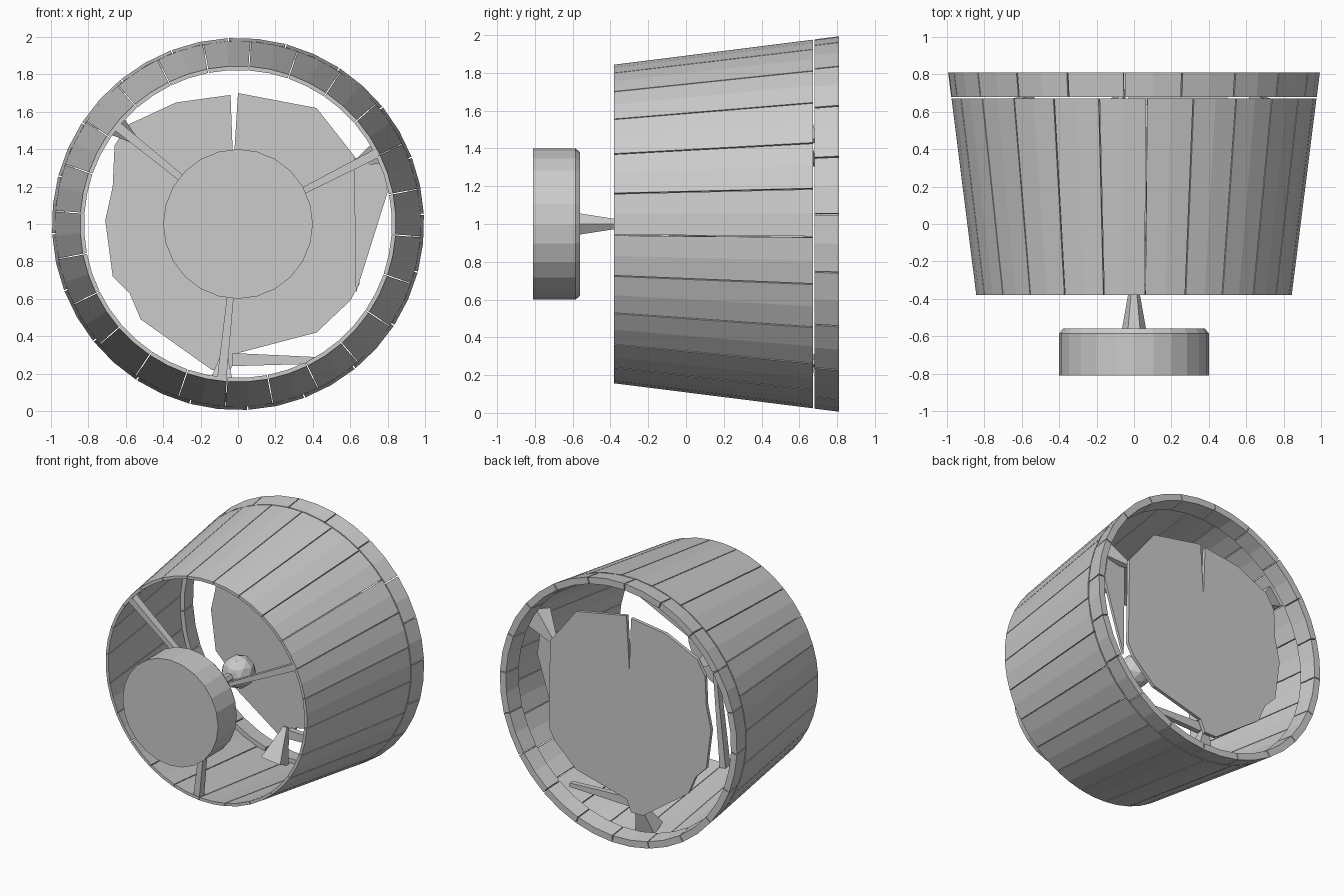
import bpy, bmesh, math
from mathutils import Vector

cube = bpy.data.objects.get("Cube")
if cube:
    bpy.data.objects.remove(cube)

grey = bpy.data.materials.new("pale_grey")
grey.use_nodes = True
grey.diffuse_color = (0.6, 0.6, 0.6, 1)
grey.node_tree.nodes["Principled BSDF"].inputs["Base Color"].default_value = (0.6, 0.6, 0.6, 1)


def polar(r, deg, y):
    """Point at radius r and angle deg around the long axis."""
    a = math.radians(deg)
    return Vector((r * math.cos(a), y, 1 + r * math.sin(a)))


def finish(name, bm):
    bmesh.ops.recalc_face_normals(bm, faces=bm.faces)
    mesh = bpy.data.meshes.new(name)
    bm.to_mesh(mesh)
    bm.free()
    mesh.materials.append(grey)
    obj = bpy.data.objects.new(name, mesh)
    bpy.context.collection.objects.link(obj)
    return obj


def skin(bm, loops, closed=False):
    """Bridge equal rings of points, capping the ends unless closed."""
    rings = [[bm.verts.new(p) for p in loop] for loop in loops]
    n = len(rings[0])
    for a, b in zip(rings, rings[1:] + (rings[:1] if closed else [])):
        for i in range(n):
            j = (i + 1) % n
            bm.faces.new((a[i], a[j], b[j], b[i]))
    if not closed:
        bm.faces.new(rings[0])
        bm.faces.new(rings[-1])


def lathe(name, profile, sides):
    bm = bmesh.new()
    skin(bm, [[polar(r, 360 * i / sides, y) for i in range(sides)] for r, y in profile])
    return finish(name, bm)


def cone_radius(y):
    return 0.845 + 0.15 * (y + 0.38) / 1.19


def staves(name, count, offset, y0, y1, thick, gap):
    """Ring of separate flat boards following the tapered shell."""
    bm = bmesh.new()
    step = 360 / count
    for i in range(count):
        a0 = offset + i * step + gap / 2
        a1 = a0 + step - gap
        ends = []
        for a in (a0, (a0 + a1) / 2, a1):
            ends.append([polar(cone_radius(y) - d, a, y)
                         for y, d in ((y0, 0), (y1, 0), (y1, thick), (y0, thick))])
        skin(bm, ends)
    return finish(name, bm)


def taper(name, start, end, w0, w1, d0, d1):
    """Four-sided bar: w is the width across, d the depth along y."""
    bm = bmesh.new()
    side = (end - start).cross(Vector((0, 1, 0))).normalized()
    deep = side.cross(end - start).normalized()
    skin(bm, [[p + side * w * sx + deep * d * sy
               for sx, sy in ((-.5, -.5), (.5, -.5), (.5, .5), (-.5, .5))]
              for p, w, d in ((start, w0, d0), (end, w1, d1))])
    return finish(name, bm)


def plate(name, outline, y, depth):
    bm = bmesh.new()
    skin(bm, [[Vector((x, yy, z)) for x, z in outline] for yy in (y, y + depth)])
    return finish(name, bm)


# Tapered shell of boards with a heavier rear band
staves("shell_boards", 24, -4, -0.38, 0.672, 0.022, 0.35)
staves("rear_band", 20, 3, 0.68, 0.81, 0.05, 0.4)

# Front hub with its tapered stem and the ball behind it
lathe("front_hub", [(0.4, -0.81), (0.4, -0.585), (0.38, -0.56)], 24)
lathe("stem", [(0.065, -0.565), (0.032, -0.38), (0.03, 0.0)], 6)
bm = bmesh.new()
bmesh.ops.create_icosphere(bm, subdivisions=2, radius=0.12)
bmesh.ops.translate(bm, verts=bm.verts, vec=(0, 0.01, 1))
finish("ball", bm)

# Three spokes at the mouth, and three wedge brackets holding the rear disc
for i, angle in enumerate((27, 141, 264)):
    taper(f"spoke_{i + 1}", polar(0.02, angle, -0.345), polar(0.835, angle, -0.345),
          0.025, 0.05, 0.04, 0.06)
    taper(f"bracket_{i + 1}", polar(0.7, angle, 0.68), polar(0.93, angle, 0.58),
          0.03, 0.16, 0.03, 0.12)

# Irregular rear disc with a notch at the top, plus its side and lower pieces
plate("rear_disc", [(-.04, 1.69), (-.025, 1.3), (0, 1.7), (.42, 1.62), (.64, 1.34), (.65, .68),
                    (.6, .59), (.42, .42), (0, .31), (-.04, .22), (-.14, .22), (-.52, .49),
                    (-.58, .63), (-.67, .72), (-.71, 1.02), (-.67, 1.2), (-.66, 1.42),
                    (-.59, 1.53), (-.33, 1.65)], 0.69, 0.025)
plate("side_flap", [(.62, 1.35), (.77, 1.38), (.8, 1.17), (.63, .63)], 0.62, 0.02)
taper("lower_bar", Vector((-.03, .66, .275)), Vector((.5, .66, .27)), 0.07, 0.03, 0.04, 0.04)
